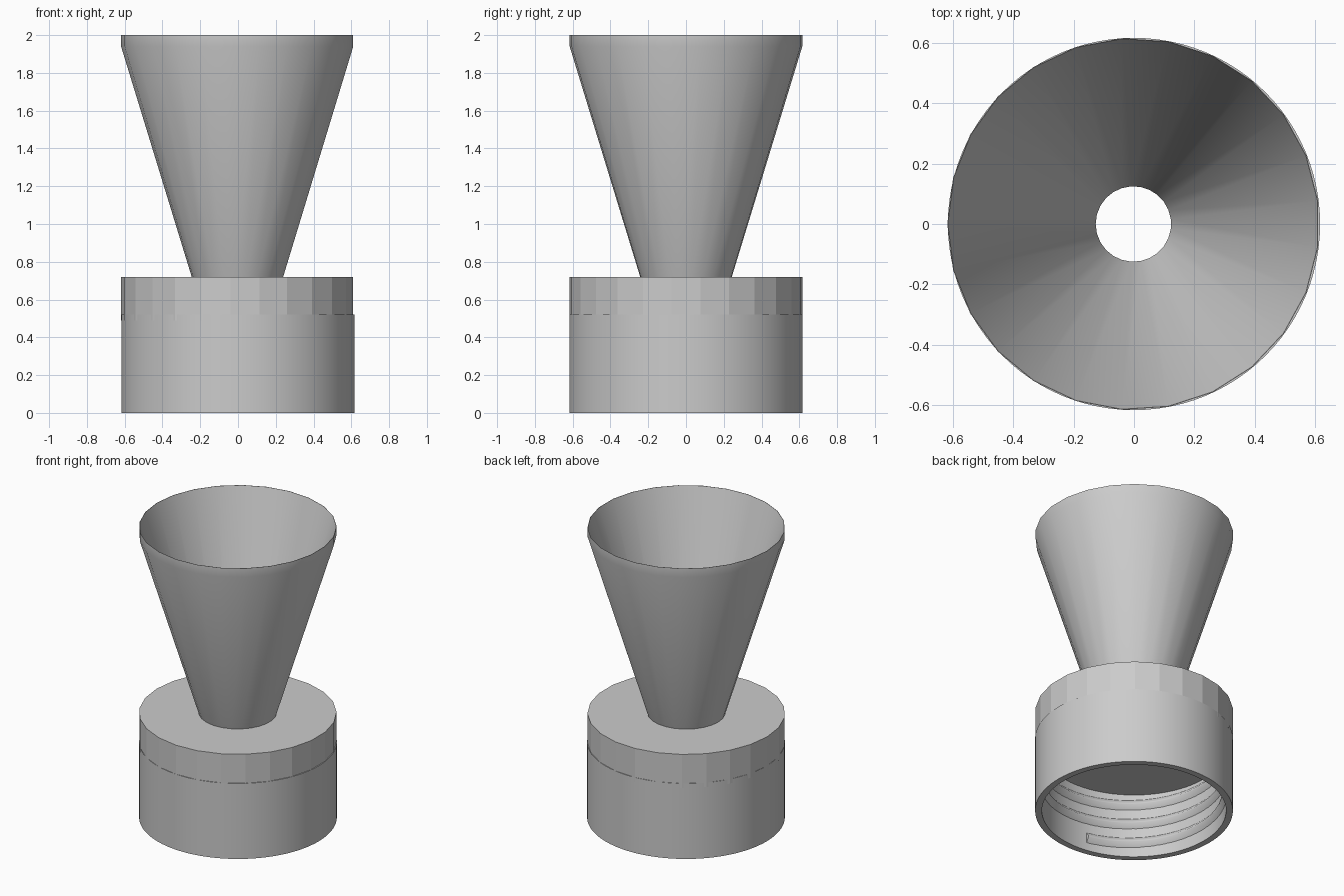
import bpy, bmesh, math

if "Cube" in bpy.data.objects:
    bpy.data.objects.remove(bpy.data.objects["Cube"])

# One plain grey for the whole model
grey = bpy.data.materials.new("plain grey")
grey.diffuse_color = (0.6, 0.6, 0.6, 1)
grey.use_nodes = True
grey.node_tree.nodes["Principled BSDF"].inputs["Base Color"].default_value = grey.diffuse_color


def finish(name, bm, smooth):
    bmesh.ops.recalc_face_normals(bm, faces=bm.faces)
    me = bpy.data.meshes.new(name)
    bm.to_mesh(me)
    bm.free()
    me.materials.append(grey)
    ob = bpy.data.objects.new(name, me)
    bpy.context.collection.objects.link(ob)
    if smooth:
        bpy.ops.object.select_all(action='DESELECT')
        ob.select_set(True)
        bpy.context.view_layer.objects.active = ob
        bpy.ops.object.shade_smooth_by_angle(angle=math.radians(smooth))
    return ob


def lathe(name, profile, n, cx=0.0, smooth=0):
    """Turn a closed (radius, z) profile; one vertex column sits on -x."""
    bm = bmesh.new()
    cols = []
    for i in range(n):
        a = math.pi + 2 * math.pi * i / n
        cols.append([bm.verts.new((cx + r * math.cos(a), r * math.sin(a), z)) for r, z in profile])
    m = len(profile)
    for i in range(n):
        p, q = cols[i], cols[(i + 1) % n]
        for j in range(m):
            k = (j + 1) % m
            bm.faces.new((p[j], q[j], q[k], p[k]))
    return finish(name, bm, smooth)


CEILING = 0.445

# Threaded sleeve, finely rounded
lathe("cap_sleeve", [(0.575, 0), (0.617, 0), (0.617, 0.52), (0.575, 0.52)], 96, smooth=30)

# Faceted top plate
lathe("top_plate", [(0.13, CEILING), (0.585, CEILING), (0.585, 0.49), (0.617, 0.49),
                    (0.617, 0.72), (0.22, 0.72)], 25, cx=-0.002)

# Thin funnel with a through hole, sharp at the rim
lathe("funnel", [(0.125, CEILING), (0.15, CEILING), (0.243, 0.72), (0.617, 1.94),
                 (0.617, 2.0), (0.615, 2.0)], 25, cx=-0.002, smooth=30)

# Helical thread ridge inside the sleeve
bm = bmesh.new()
section = [(0.58, -0.04), (0.55, -0.005), (0.55, 0.005), (0.58, 0.04)]
turns, steps, pitch, start = 2.25, 48, 0.135, math.radians(261)
rings = []
for i in range(int(turns * steps) + 1):
    a = start - 2 * math.pi * i / steps
    z0 = 0.09 + pitch * i / steps
    rings.append([bm.verts.new((r * math.cos(a), r * math.sin(a), z0 + dz)) for r, dz in section])
for p, q in zip(rings, rings[1:]):
    for j in range(4):
        k = (j + 1) % 4
        bm.faces.new((p[j], q[j], q[k], p[k]))
bm.faces.new(rings[0])
bm.faces.new(rings[-1])
finish("inner_thread", bm, 60)
